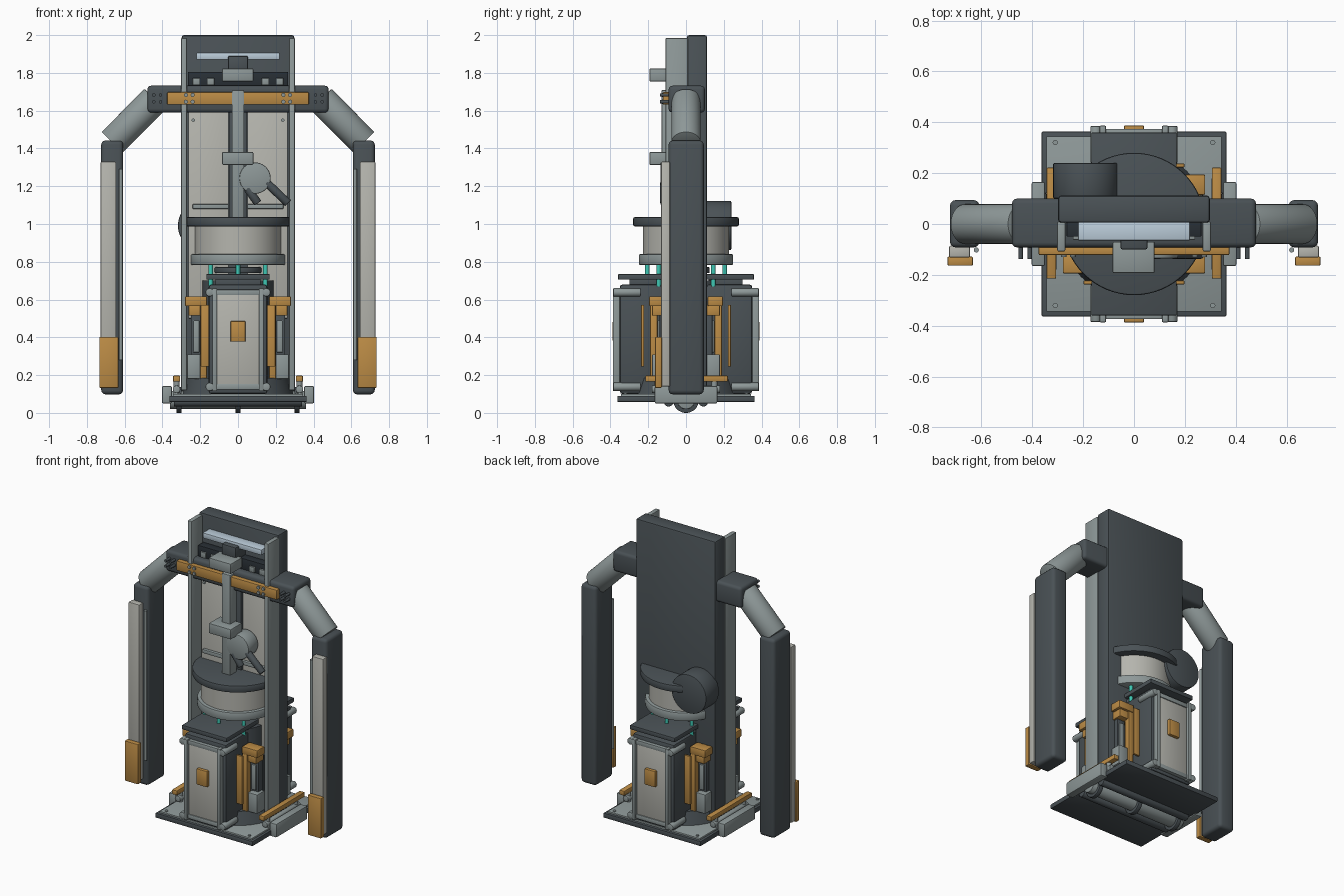
import bpy, bmesh, math
from mathutils import Vector


def mat(name, r, g, b):
    m = bpy.data.materials.new(name)
    m.diffuse_color = (r, g, b, 1)
    return m


DARK = mat("charcoal", 0.068, 0.083, 0.092)
GRAY = mat("steel gray", 0.27, 0.315, 0.315)
LIGHT = mat("pale panel", 0.46, 0.46, 0.42)
ORANGE = mat("ochre", 0.50, 0.26, 0.06)
GLASS = mat("pale blue glass", 0.50, 0.61, 0.70)
TEAL = mat("teal", 0.05, 0.58, 0.46)
BLACK = mat("near black", 0.022, 0.029, 0.036)


def finish(name, bm, material):
    me = bpy.data.meshes.new(name)
    bm.to_mesh(me)
    bm.free()
    for p in me.polygons:
        p.use_smooth = True
    me.set_sharp_from_angle(angle=math.radians(32))
    me.materials.append(material)
    ob = bpy.data.objects.new(name, me)
    bpy.context.scene.collection.objects.link(ob)
    return ob


def box(name, x, y, z, material, bevel=0.006, segs=2):
    """Bevelled box from (min, max) ranges."""
    bm = bmesh.new()
    bmesh.ops.create_cube(bm, size=1)
    for v in bm.verts:
        v.co = [sum(r) / 2 + c * (r[1] - r[0]) for r, c in zip((x, y, z), v.co)]
    if bevel:
        bmesh.ops.bevel(bm, geom=bm.edges[:], offset=bevel, segments=segs, profile=0.5, affect='EDGES')
    return finish(name, bm, material)


def rod(name, a, b, r, material, bevel=0.0, sides=40, r2=None):
    """Cylinder or cone running from a to b."""
    a, b = Vector(a), Vector(b)
    bm = bmesh.new()
    bmesh.ops.create_cone(bm, cap_ends=True, segments=sides, radius1=r,
                          radius2=r if r2 is None else r2, depth=(b - a).length)
    if bevel:
        rims = [e for e in bm.edges if any(len(f.verts) > 4 for f in e.link_faces)]
        bmesh.ops.bevel(bm, geom=rims, offset=bevel, segments=2, profile=0.5, affect='EDGES')
    q = (b - a).to_track_quat('Z', 'Y')
    for v in bm.verts:
        v.co = q @ v.co + (a + b) / 2
    return finish(name, bm, material)


def span(s, a, b):
    return (min(s * a, s * b), max(s * a, s * b))


SIDES = (("left", -1), ("right", 1))
ENDS = (("front", -1), ("back", 1))

# Tall column
box("column", (-0.298, 0.298), (0.005, 0.112), (0.1, 2.0), DARK, 0.012)
box("column_centre_rail", (-0.045, 0.045), (-0.03, 0.01), (0.8, 1.72), DARK, 0.004)
for n, s in SIDES:
    box(f"column_side_rail_{n}", span(s, 0.27, 0.302), (-0.108, 0.01), (0.12, 1.985), GRAY)
    box(f"column_panel_{n}", span(s, 0.05, 0.262), (-0.02, 0.01), (0.5, 1.62), LIGHT, 0.004)
    box(f"panel_ledge_{n}", span(s, 0.05, 0.24), (-0.04, -0.015), (1.08, 1.105), GRAY, 0.003)
    rod(f"panel_bolt_{n}", (s * 0.237, -0.028, 1.55), (s * 0.237, -0.01, 1.55), 0.009, GRAY, sides=12)

# Column head: lamp bar, dark shelf, sockets
box("lamp_bar", (-0.22, 0.22), (-0.065, 0.01), (1.87, 1.907), GLASS, 0.005)
box("head_shelf", (-0.265, 0.265), (-0.05, 0.01), (1.725, 1.805), BLACK, 0.004)
for i, x in enumerate((-0.22, -0.145, 0.145, 0.22)):
    box(f"shelf_socket_{i}", (x - 0.02, x + 0.02), (-0.062, -0.04), (1.735, 1.772), GRAY, 0.003)
box("hoist_motor", (-0.053, 0.053), (-0.1, 0.01), (1.8, 1.89), DARK, 0.008)

# Central mast with carriages
box("mast", (-0.033, 0.033), (-0.13, -0.06), (1.0, 1.71), GRAY, 0.008)
for n, z in (("upper", 1.755), ("lower", 1.313)):
    box(f"mast_carriage_{n}", (-0.084, 0.081), (-0.193, -0.07), (z, z + 0.068), GRAY, 0.005)

# Gripper disc with two fingers
rod("gripper_disc", (0.09, -0.135, 1.243), (0.09, -0.03, 1.243), 0.083, GRAY, 0.006)
rod("gripper_finger_a", (0.05, -0.115, 1.19), (0.105, -0.115, 1.11), 0.022, DARK, 0.004, 16)
rod("gripper_finger_b", (0.15, -0.115, 1.22), (0.265, -0.115, 1.11), 0.022, DARK, 0.004, 16)

# Shoulder beam
box("shoulder_beam", (-0.48, 0.48), (-0.092, 0.1), (1.59, 1.732), DARK, 0.02, 3)
box("shoulder_stripe", (-0.375, 0.375), (-0.122, -0.085), (1.632, 1.698), ORANGE, 0.005)
for n, s in SIDES:
    for i in range(4):
        dx, z = 0.036 * (i % 2), 1.647 + 0.036 * (i // 2)
        x = s * (0.24 + dx)
        rod(f"stripe_bolt_{n}_{i}", (x, -0.13, z), (x, -0.11, z), 0.011, GRAY, sides=12)
        x = s * (0.41 + dx)
        rod(f"beam_bolt_{n}_{i}", (x, -0.138, z), (x, -0.085, z), 0.009, DARK, sides=12)

# Hanging arms
for n, s in SIDES:
    rod(f"upper_arm_{n}", (s * 0.44, 0, 1.66), (s * 0.667, 0, 1.432), 0.078, GRAY, 0.004)
    box(f"forearm_{n}", span(s, 0.608, 0.724), (-0.092, 0.094), (0.098, 1.442), DARK, 0.022, 3)
    box(f"forearm_cover_{n}", span(s, 0.645, 0.727), (-0.132, -0.085), (0.14, 1.33), LIGHT, 0.006)
    box(f"forearm_tip_{n}", span(s, 0.633, 0.734), (-0.164, -0.128), (0.132, 0.403), ORANGE, 0.006)
    rod(f"forearm_rod_{n}", (s * 0.62, -0.102, 0.28), (s * 0.62, -0.102, 1.29), 0.01, GRAY, sides=16)

# Drum with flanges
rod("drum_top_flange", (0, 0, 0.988), (0, 0, 1.036), 0.28, DARK, 0.008, 64)
rod("drum_body", (0, 0, 0.83), (0, 0, 0.99), 0.228, LIGHT, 0, 64)
rod("drum_bottom_flange", (0, 0, 0.782), (0, 0, 0.84), 0.25, GRAY, 0.008, 64)
rod("side_motor", (-0.188, 0.1, 0.992), (-0.188, 0.24, 0.992), 0.13, DARK, 0.006, 48)
for i in range(8):
    a = i * math.pi / 4
    x, y = 0.205 * math.cos(a), 0.205 * math.sin(a)
    rod(f"drum_leg_{i}", (x, y, 0.67), (x, y, 0.79), 0.012, TEAL, sides=16)

# Core under the drum
rod("core", (0, 0, 0.15), (0, 0, 0.7), 0.19, DARK, 0, 48)
rod("core_collar", (0, 0, 0.74), (0, 0, 0.772), 0.125, DARK, 0.006, 40)
rod("core_foot", (0, 0, 0.095), (0, 0, 0.185), 0.295, DARK, 0, 56, 0.27)
box("cap_plate", (-0.168, 0.168), (-0.36, 0.36), (0.705, 0.735), DARK, 0.005)

# Front and back cabinets
for n, s in ENDS:
    box(f"cabinet_{n}", (-0.155, 0.155), span(s, 0.1, 0.35), (0.1, 0.68), DARK, 0.014)
    box(f"cabinet_neck_{n}", (-0.12, 0.12), span(s, 0.12, 0.3), (0.67, 0.71), DARK, 0.004)
    box(f"cabinet_door_{n}", (-0.112, 0.112), span(s, 0.34, 0.368), (0.125, 0.645), LIGHT, 0.005)
    box(f"door_latch_{n}", (-0.04, 0.04), span(s, 0.36, 0.388), (0.377, 0.486), ORANGE, 0.006)
    for z in (0.138, 0.638):
        box(f"door_rail_{n}_{z}", (-0.12, 0.12), span(s, 0.345, 0.374), (z - 0.015, z + 0.015), GRAY, 0.004)
    for m, t in SIDES:
        box(f"cabinet_post_{n}_{m}", span(t, 0.11, 0.136), span(s, 0.35, 0.387), (0.115, 0.66), GRAY, 0.005)
        for z in (0.138, 0.638):
            rod(f"cabinet_bar_{n}_{m}_{z}", (t * 0.15, s * 0.24, z), (t * 0.15, s * 0.385, z),
                0.022, GRAY, 0.005, 20)
        # Orange handle strips and clamp frames beside each cabinet
        box(f"handle_strip_{n}_{m}", span(t, 0.15, 0.198), span(s, 0.222, 0.238), (0.245, 0.572), ORANGE, 0.004)
        box(f"clamp_leg_{n}_{m}", span(t, 0.165, 0.2), span(s, 0.152, 0.19), (0.18, 0.57), ORANGE, 0.004)
        box(f"clamp_head_{n}_{m}", span(t, 0.165, 0.28), span(s, 0.115, 0.195), (0.565, 0.617), ORANGE, 0.006)
        box(f"clamp_block_{n}_{m}", span(t, 0.16, 0.262), span(s, 0.1, 0.18), (0.515, 0.57), ORANGE, 0.005)
        box(f"actuator_{n}_{m}", span(t, 0.19, 0.25), span(s, 0.09, 0.14), (0.19, 0.52), DARK, 0.006)
        box(f"actuator_plate_{n}_{m}", span(t, 0.205, 0.236), span(s, 0.105, 0.15), (0.32, 0.49), GRAY, 0.004)
        box(f"actuator_foot_{n}_{m}", span(t, 0.2, 0.27), span(s, 0.1, 0.18), (0.18, 0.31), GRAY, 0.006)

# Base plates
box("base_top", (-0.345, 0.345), (-0.345, 0.345), (0.08, 0.1), GRAY, 0.003)
for n, s in ENDS:
    box(f"base_plate_{n}", (-0.363, 0.363), span(s, 0.12, 0.363), (0.058, 0.09), DARK, 0.004)
    rod(f"side_roller_{n}", (-0.34, s * 0.092, 0.06), (0.34, s * 0.092, 0.06), 0.026, DARK, 0.003, 24)
for n, s in SIDES:
    box(f"base_edge_{n}", span(s, 0.345, 0.363), (-0.12, 0.12), (0.058, 0.09), DARK, 0.003)
    box(f"side_block_{n}", span(s, 0.35, 0.403), (-0.166, 0.166), (0.05, 0.142), GRAY, 0.008)
    box(f"bumper_rail_{n}", span(s, 0.306, 0.344), (-0.215, 0.222), (0.165, 0.197), ORANGE, 0.005)
    for m, t in ENDS:
        rod(f"bumper_post_{n}_{m}", (s * 0.325, t * 0.15, 0.09), (s * 0.325, t * 0.15, 0.17), 0.016, GRAY, 0, 16)
        rod(f"base_pin_{n}_{m}", (s * 0.31, t * 0.32, 0.095), (s * 0.31, t * 0.32, 0.106), 0.01, GRAY, 0, 12)
    rod(f"bumper_tube_{n}", (s * 0.325, -0.18, 0.125), (s * 0.325, 0.18, 0.125), 0.02, GRAY, 0.003, 20)

# Floor roller with collars
rod("floor_roller", (-0.36, 0, 0.068), (0.36, 0, 0.068), 0.048, GRAY, 0.004, 40)
for i, x in enumerate((-0.312, 0, 0.312)):
    rod(f"roller_collar_{i}", (x - 0.014, 0, 0.068), (x + 0.014, 0, 0.068), 0.068, DARK, 0.003, 40)
